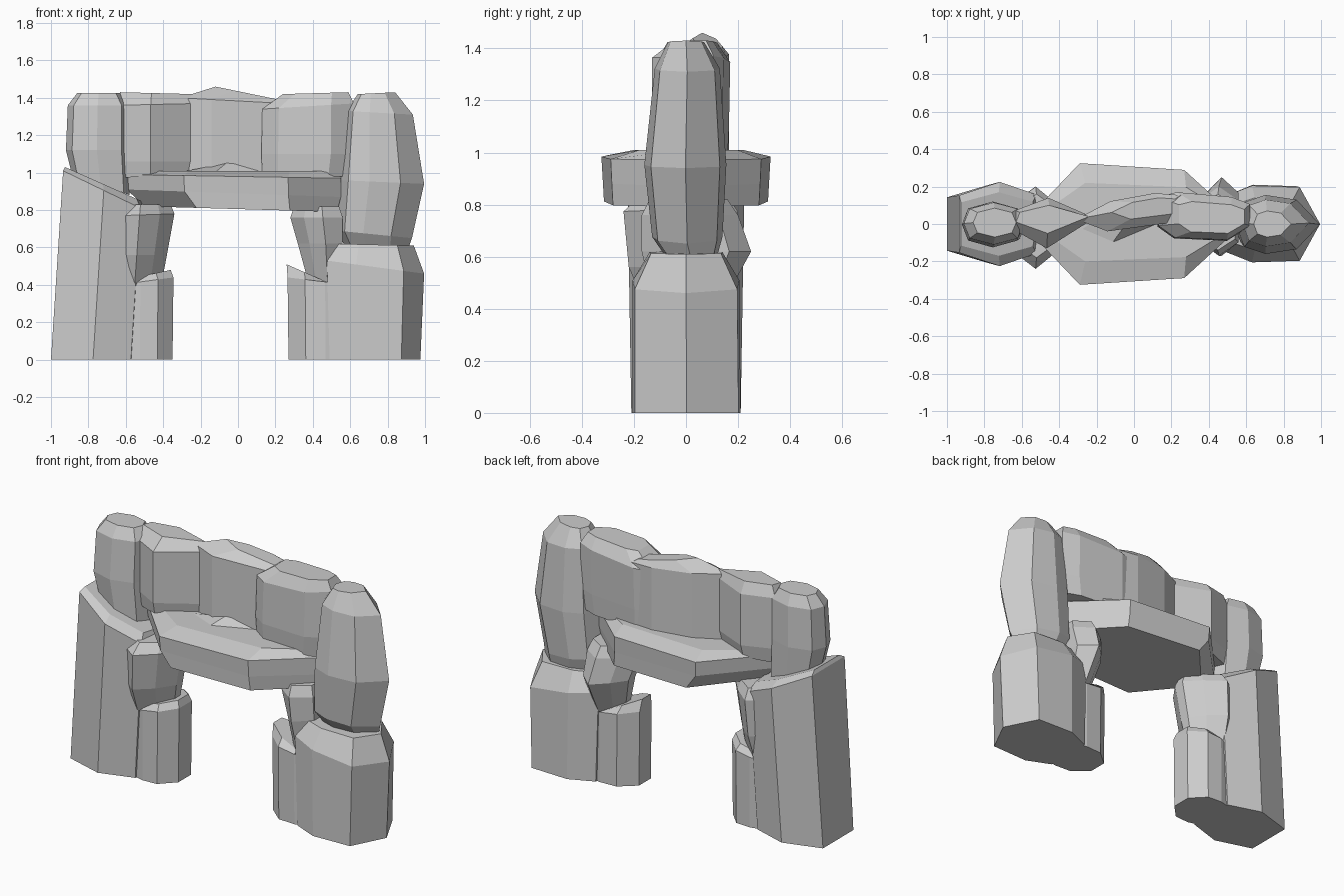
import bpy

# Cross-section outlines inside a unit square
FOOT = [(0, .1), (.4, 0), (.72, .02), (1, .3), (1, .7), (.72, .98), (.4, 1), (0, .9)]
BRACKET = [(0, .2), (.38, 0), (.74, .2), (1, .45), (1, .6), (.74, .8), (.38, 1), (0, .8)]
PILLAR = [(0, .16), (.5, 0), (.95, .15), (1, .5), (.95, .85), (.5, 1), (0, .84)]
WEDGE = [(0, .15), (.3, 0), (.79, .02), (1, .5), (.79, .98), (.3, 1), (0, .85)]
STONE = [(0, .5), (.1, .15), (.5, 0), (.9, .15), (1, .5), (.9, .85), (.5, 1), (.1, .85)]
BOULDER = [(0, .5), (.1, .12), (.35, 0), (.72, .08), (1, .5), (.72, .92), (.35, 1), (.1, .88)]
SLAB = [(0, .5), (.27, 0), (.755, .055), (1, .45), (1, .55), (.755, .945), (.27, 1)]
LENS = [(0, .4), (.43, 0), (1, .6), (.45, 1), (.05, .75)]
MIDDLE = [(0, .35), (.3, .05), (1, .3), (1, .95), (.75, 1), (.33, .8)]
END = [(0, .3), (.18, .05), (.75, 0), (1, .3), (1, .75), (.8, .9), (.2, 1), (0, .9)]


def rock(name, outline, levels, flip=False):
    """Loft an outline through levels (z_left, z_right, x0, x1, y0, y1)."""
    verts, faces = [], []
    n = len(outline)
    pts = [(1 - u, v) for u, v in reversed(outline)] if flip else outline
    for zl, zr, x0, x1, y0, y1 in levels:
        for u, v in pts:
            verts.append((x0 + (x1 - x0) * u, y0 + (y1 - y0) * v, zl + (zr - zl) * u))
    faces.append(list(range(n))[::-1])
    for k in range(len(levels) - 1):
        for i in range(n):
            a, b = k * n + i, k * n + (i + 1) % n
            faces.append((a, b, b + n, a + n))
    top = (len(levels) - 1) * n
    faces.append(list(range(top, top + n)))
    mesh = bpy.data.meshes.new(name)
    mesh.from_pydata(verts, [], faces)
    mesh.update()
    obj = bpy.data.objects.new(name, mesh)
    bpy.context.collection.objects.link(obj)
    return obj


# Left support
rock("left_pillar", PILLAR, [
    (0, 0, -1.0, -.55, -.21, .21),
    (1.01, .8, -.935, -.5, -.225, .225),
    (1.03, .85, -.925, -.52, -.17, .17)])
rock("left_foot_block", FOOT, [
    (0, 0, -.64, -.35, -.15, .15),
    (.40, .44, -.64, -.345, -.15, .15),
    (.42, .48, -.64, -.36, -.12, .12)])
rock("left_bracket", BRACKET, [
    (.40, .40, -.64, -.41, -.15, .14),
    (.56, .56, -.64, -.38, -.22, .19),
    (.77, .78, -.64, -.34, -.24, .2),
    (.83, .83, -.62, -.36, -.18, .16)])

# Right support
rock("right_pillar", WEDGE, [
    (0, 0, .49, .975, -.205, .21),
    (.53, .46, .475, .995, -.205, .205),
    (.62, .61, .52, .94, -.14, .14)])
rock("right_foot_block", FOOT, [
    (0, 0, .27, .6, -.14, .14),
    (.44, .40, .265, .6, -.14, .14),
    (.51, .36, .26, .6, -.10, .10)], flip=True)
rock("right_bracket", BRACKET, [
    (.40, .40, .38, .54, -.12, .13),
    (.62, .62, .32, .56, -.17, .25),
    (.76, .76, .28, .56, -.17, .2),
    (.82, .82, .30, .54, -.14, .16)], flip=True)
rock("right_boulder", BOULDER, [
    (.61, .59, .57, .91, -.08, .12),
    (.69, .65, .53, .93, -.13, .14),
    (.96, .94, .545, .995, -.16, .155),
    (1.33, 1.31, .58, .935, -.12, .13),
    (1.42, 1.43, .64, .84, -.07, .07)])

# Lintel slab
rock("lintel_slab", SLAB, [
    (.82, .79, -.5, .53, -.315, .315),
    (.91, .87, -.595, .55, -.32, .32),
    (.99, .97, -.60, .55, -.325, .325),
    (1.01, 1.01, -.56, .55, -.20, .22)])
rock("slab_ridge", LENS, [
    (.99, 1.0, -.38, .2, -.12, .12),
    (1.02, 1.09, -.15, .05, -.03, .10)])

# Upper row of stones
rock("upper_end_stone", STONE, [
    (1.0, .88, -.89, -.58, -.11, .11),
    (1.12, 1.12, -.92, -.59, -.125, .12),
    (1.36, 1.36, -.91, -.59, -.11, .115),
    (1.425, 1.425, -.86, -.63, -.07, .085)])
rock("upper_left_stone", LENS, [
    (.97, 1.0, -.65, -.23, -.11, .12),
    (1.06, 1.06, -.66, -.21, -.13, .14),
    (1.36, 1.37, -.66, -.21, -.13, .14),
    (1.43, 1.42, -.63, -.24, -.05, .10)])
rock("upper_middle_stone", MIDDLE, [
    (.97, .97, -.31, .25, -.05, .165),
    (1.40, 1.37, -.31, .25, -.05, .165),
    (1.46, 1.39, -.12, .22, .02, .14)])
rock("upper_right_stone", END, [
    (.98, .98, .13, .60, -.08, .16),
    (1.1, 1.1, .125, .62, -.09, .165),
    (1.34, 1.37, .13, .62, -.085, .17),
    (1.42, 1.43, .24, .59, -.05, .12)])
